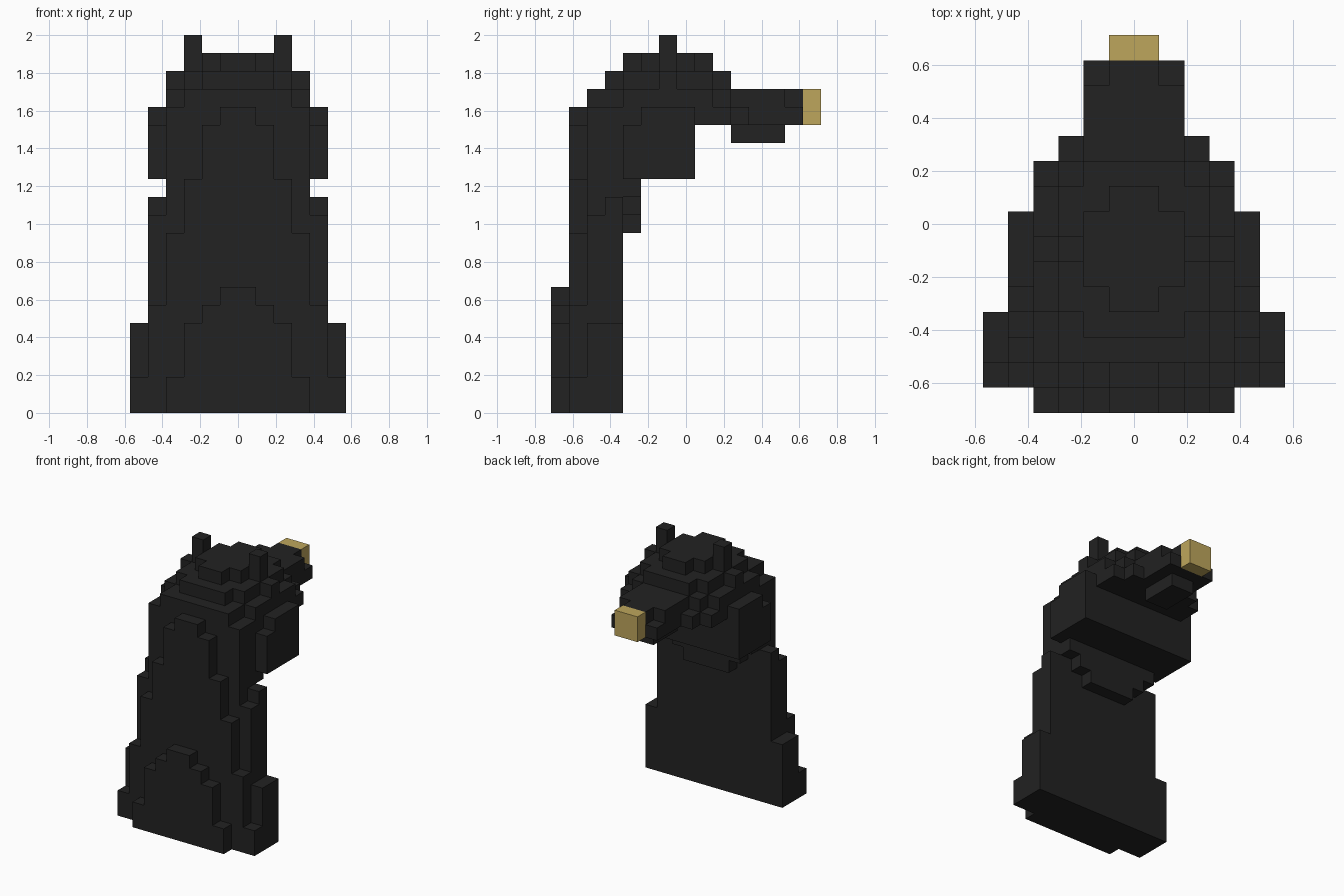
import bpy
import bmesh
from mathutils import Vector

cube = bpy.data.objects.get("Cube")
if cube:
    bpy.data.objects.remove(cube, do_unlink=True)

# One block of the grid; the model is this many blocks tall and deep
TALL, DEEP = 21, 15
UNIT = 2 / TALL


def make_material(name, colour):
    material = bpy.data.materials.new(name)
    material.use_nodes = True
    material.diffuse_color = colour
    material.node_tree.nodes["Principled BSDF"].inputs["Base Color"].default_value = colour
    return material


charcoal = make_material("charcoal", (0.016, 0.016, 0.016, 1))
tan = make_material("tan", (0.515, 0.381, 0.107, 1))


def blocks(boxes, inner=0):
    """Fill mirrored boxes: half width, back, front, bottom, top."""
    cells = set()
    for half, back, front, bottom, top in boxes:
        for x in range(inner, half):
            for y in range(back, front):
                for z in range(bottom, top):
                    cells.add((x, y, z))
                    cells.add((-x - 1, y, z))
    return cells


# Stepped shoulders, widest at the floor
shoulders = blocks([
    (4, 0, 1, 0, 2), (3, 0, 1, 2, 5), (2, 0, 1, 5, 6), (1, 0, 1, 6, 7),
    (6, 1, 4, 0, 2), (6, 2, 4, 2, 5), (5, 1, 4, 2, 6),
])

# Neck, with the throat stepping out below the chin
neck = blocks([
    (4, 1, 2, 6, 10), (3, 1, 2, 10, 13), (2, 1, 2, 13, 16), (1, 1, 2, 16, 17),
    (5, 2, 4, 6, 11), (5, 3, 4, 11, 12), (4, 2, 4, 11, 13),
    (2, 4, 5, 10, 11), (3, 4, 5, 11, 12), (4, 4, 5, 12, 13),
])

# Rounded head with cheeks and crown
head = blocks([
    (4, 2, 8, 13, 16), (5, 4, 8, 13, 16), (5, 5, 8, 16, 17),
    (4, 2, 10, 16, 17), (3, 10, 11, 16, 17),
    (3, 2, 10, 17, 18), (4, 4, 9, 17, 18),
    (2, 3, 10, 18, 19), (3, 4, 9, 18, 19), (4, 6, 7, 18, 19),
    (2, 5, 8, 19, 20), (1, 4, 9, 19, 20),
])

# Muzzle, lower jaw, ears and nose
muzzle = blocks([(2, 10, 14, 16, 17), (2, 10, 13, 17, 18), (1, 13, 14, 17, 18)])
lower_jaw = blocks([(1, 10, 13, 15, 16)])
ears = blocks([(3, 6, 7, 19, 21)], inner=2)
nose = blocks([(1, 14, 15, 16, 18)])

parts = {
    "shoulders": (shoulders, charcoal),
    "neck": (neck, charcoal),
    "head": (head, charcoal),
    "muzzle": (muzzle, charcoal),
    "lower_jaw": (lower_jaw, charcoal),
    "ears": (ears, charcoal),
    "nose": (nose, tan),
}
filled = set().union(*(cells for cells, _ in parts.values()))


def build(name, cells, material):
    """Make the exposed faces of a set of blocks."""
    bm = bmesh.new()
    for cell in sorted(cells):
        centre = Vector(cell) + Vector((0.5, 0.5, 0.5))
        for axis in range(3):
            for sign in (-1, 1):
                normal = Vector((0, 0, 0))
                normal[axis] = sign
                if tuple(int(c + n) for c, n in zip(cell, normal)) in filled:
                    continue
                side = Vector((0, 0, 0))
                side[(axis + 1) % 3] = 1
                up = normal.cross(side)
                corners = [-side - up, side - up, side + up, up - side]
                points = [centre + (normal + corner) / 2 for corner in corners]
                bm.faces.new([
                    bm.verts.new((p - Vector((0, DEEP / 2, 0))) * UNIT) for p in points
                ])
    bmesh.ops.remove_doubles(bm, verts=bm.verts, dist=UNIT / 100)
    mesh = bpy.data.meshes.new(name)
    bm.to_mesh(mesh)
    bm.free()
    mesh.materials.append(material)
    part = bpy.data.objects.new(name, mesh)
    bpy.context.scene.collection.objects.link(part)


for part_name, (part_cells, part_material) in parts.items():
    build(part_name, part_cells, part_material)
